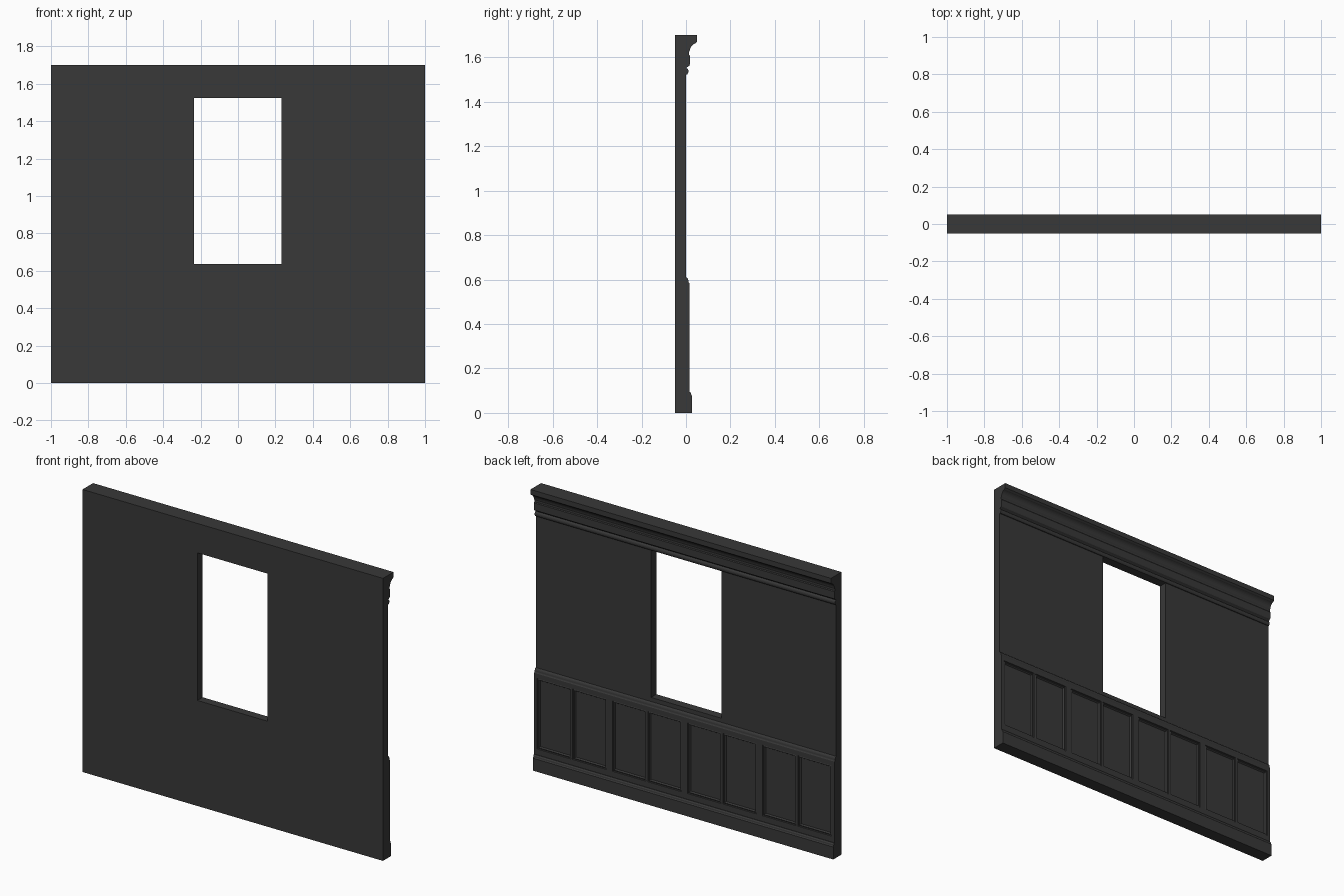
import bpy, bmesh, math

if "Cube" in bpy.data.objects:
    bpy.data.objects.remove(bpy.data.objects["Cube"])

mat = bpy.data.materials.new("dark_grey")
mat.diffuse_color = (0.04, 0.04, 0.04, 1)
mat.use_nodes = True
mat.node_tree.nodes["Principled BSDF"].inputs["Base Color"].default_value = mat.diffuse_color


def finish(name, bm):
    me = bpy.data.meshes.new(name)
    bm.to_mesh(me)
    bm.free()
    ob = bpy.data.objects.new(name, me)
    bpy.context.collection.objects.link(ob)
    me.materials.append(mat)
    return ob


def moulding(name, profile):
    """Extrude a closed (y, z) profile along the wall's length."""
    bm = bmesh.new()
    f = bm.faces.new([bm.verts.new((-1, y, z)) for y, z in profile])
    new = bmesh.ops.extrude_face_region(bm, geom=[f])["geom"]
    bmesh.ops.translate(bm, vec=(2, 0, 0),
                        verts=[v for v in new if isinstance(v, bmesh.types.BMVert)])
    bmesh.ops.recalc_face_normals(bm, faces=bm.faces)
    return finish(name, bm)


def arc(cy, cz, ry, rz, a0, a1, n=6):
    """Points on an elliptical arc in the (y, z) plane, angles in degrees."""
    angles = [math.radians(a0 + (a1 - a0) * i / n) for i in range(n + 1)]
    return [(cy + ry * math.cos(a), cz + rz * math.sin(a)) for a in angles]


# wall slab with window opening
bm = bmesh.new()
outer = [(-1, 0), (1, 0), (1, 1.7), (-1, 1.7)]
inner = [(-0.235, 0.635), (0.232, 0.635), (0.232, 1.523), (-0.235, 1.523)]
of, ob_, nf, nb = [[bm.verts.new((x, y, z)) for x, z in loop]
                   for loop in (outer, inner) for y in (-0.05, 0.0)]
for i in range(4):
    j = (i + 1) % 4
    for a, b in ((of, nf), (nf, nb), (nb, ob_), (ob_, of)):
        bm.faces.new((a[i], a[j], b[j], b[i]))
bmesh.ops.recalc_face_normals(bm, faces=bm.faces)
finish("wall", bm)

# skirting, dado cap, picture rail and cornice
moulding("skirting", [(0, 0), (0.028, 0), (0.028, 0.075), (0.024, 0.08),
                      (0.023, 0.088), (0.018, 0.095), (0, 0.095)])
moulding("dado_cap", [(0, 0.575), (0.015, 0.575), (0.015, 0.583), (0.012, 0.588)]
         + arc(0, 0.592, 0.011, 0.018, 0, 60, 4) + [(0, 0.61)])
moulding("picture_rail", [(0, 1.523), (0.005, 1.523)]
         + arc(0.003, 1.537, 0.008, 0.013, -60, 75) + [(0, 1.553)])
moulding("cornice", [(0, 1.55), (0.006, 1.556), (0.015, 1.562), (0.017, 1.567),
                     (0.017, 1.607), (0.013, 1.612), (0.013, 1.622)]
         + arc(0.05, 1.622, 0.034, 0.042, 170, 105)
         + [(0.048, 1.668), (0.05, 1.67), (0.05, 1.7), (0, 1.7)])

# wainscot: four pairs of recessed panels
Y = 0.015
xs = [-1]
for c in (-0.75, -0.25, 0.25, 0.75):
    xs += [c - 0.23, c - 0.006, c + 0.006, c + 0.23]
xs.append(1)
zs = [0.09, 0.13, 0.555, 0.58]
bm = bmesh.new()
grid = [[bm.verts.new((x, Y, z)) for z in zs] for x in xs]
panels = []
for i in range(len(xs) - 1):
    for k in range(len(zs) - 1):
        f = bm.faces.new((grid[i][k], grid[i][k + 1], grid[i + 1][k + 1], grid[i + 1][k]))
        if k == 1 and i % 2 == 1:
            panels.append(f)
bm.normal_update()
for width, depth in ((0.004, -0.005), (0.008, 0.002), (0.008, -0.009)):
    bmesh.ops.inset_individual(bm, faces=panels, thickness=width, depth=depth)
for x, col, s in ((-1, grid[0], 1), (1, grid[-1], -1)):
    low, high = bm.verts.new((x, 0, zs[0])), bm.verts.new((x, 0, zs[-1]))
    bm.faces.new(([low] + col + [high])[::s])
finish("wainscot_panels", bm)
